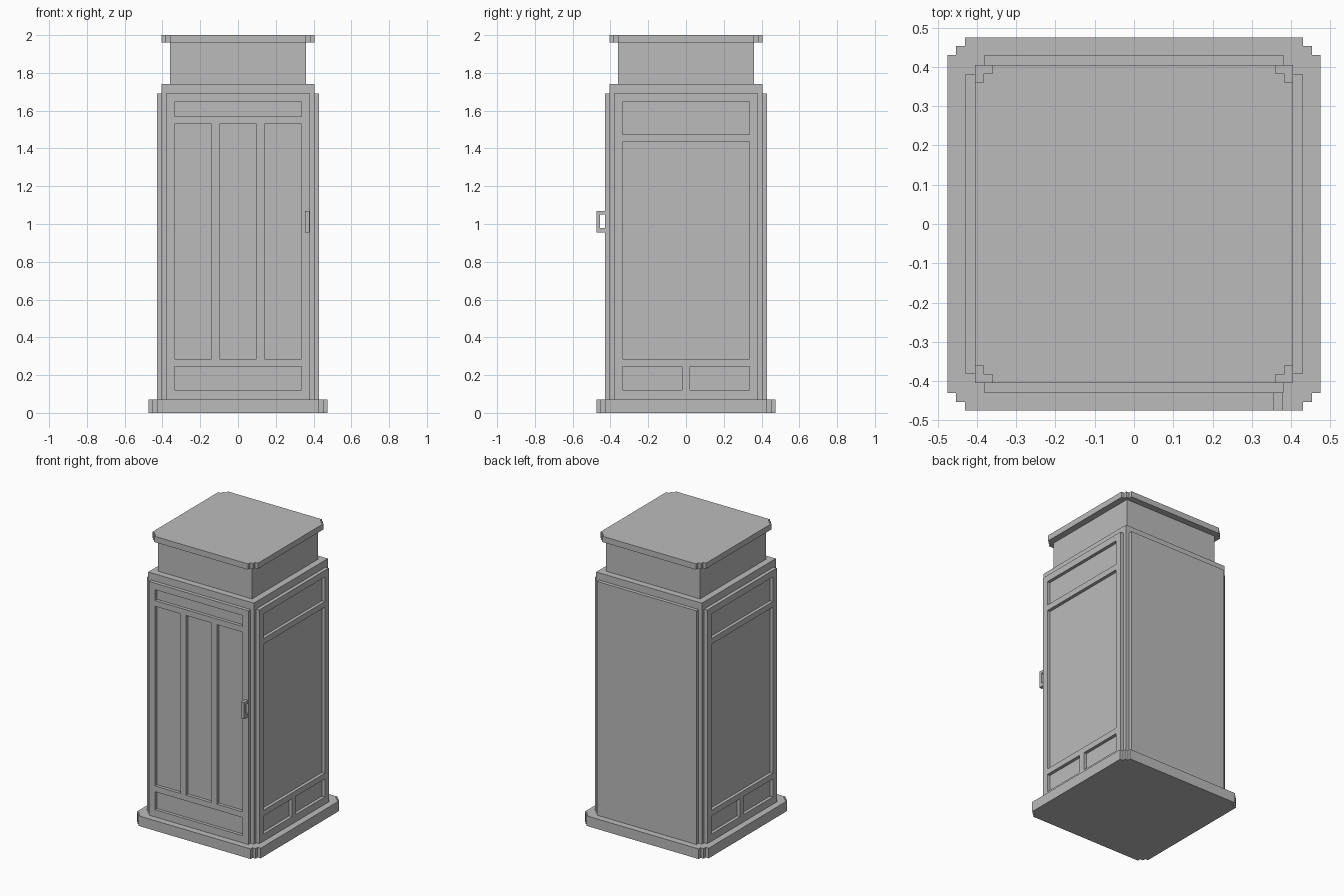
import bpy
import bmesh
from math import pi
from mathutils import Matrix, Vector

cube = bpy.data.objects.get("Cube")
if cube:
    bpy.data.objects.remove(cube, do_unlink=True)

GREY = (0.5, 0.5, 0.5, 1.0)
grey = bpy.data.materials.new("plain grey")
grey.use_nodes = True
grey.diffuse_color = GREY
grey.node_tree.nodes["Principled BSDF"].inputs["Base Color"].default_value = GREY


def finish(name, bm):
    """Turn a bmesh into a named object in the scene."""
    bmesh.ops.recalc_face_normals(bm, faces=bm.faces)
    mesh = bpy.data.meshes.new(name)
    bm.to_mesh(mesh)
    bm.free()
    mesh.materials.append(grey)
    obj = bpy.data.objects.new(name, mesh)
    bpy.context.collection.objects.link(obj)
    return obj


def boxes(name, spans):
    """One object made of boxes, each given as (x, y, z) ranges."""
    bm = bmesh.new()
    for span in spans:
        lo, hi = Vector(s[0] for s in span), Vector(s[1] for s in span)
        m = Matrix.Translation((lo + hi) / 2) @ Matrix.Diagonal((*(hi - lo), 1))
        bmesh.ops.create_cube(bm, size=1, matrix=m)
    return finish(name, bm)


def extrude(name, outline, direction):
    bm = bmesh.new()
    face = bm.faces.new([bm.verts.new(p) for p in outline])
    side = bmesh.ops.extrude_face_region(bm, geom=[face])["geom"]
    bmesh.ops.translate(bm, vec=direction, verts=[v for v in side if isinstance(v, bmesh.types.BMVert)])
    return finish(name, bm)


def stepped_slab(name, half, step, z0, z1):
    """Square slab whose corners are notched in two small steps."""
    a, b = half - step, half - 2 * step
    corner = [(half, b), (a, b), (a, a), (b, a), (b, half)]
    outline = [Matrix.Rotation(i * pi / 2, 3, 'Z') @ Vector((x, y, z0))
               for i in range(4) for x, y in corner]
    return extrude(name, outline, (0, 0, z1 - z0))


def panel(name, turn, recesses):
    """Raised wall panel with sunken fields, built facing front then turned."""
    obj = boxes(name, [((-0.38, 0.38), (-0.43, -0.40), (0.07, 1.69))])
    if recesses:
        cutter = boxes("panel_cutter", [(x, (-0.5, -0.408), z) for x, z in recesses])
        cutter.hide_render = True
        mod = obj.modifiers.new("recesses", 'BOOLEAN')
        mod.operation = 'DIFFERENCE'
        mod.solver = 'EXACT'
        mod.object = cutter
        graph = bpy.context.evaluated_depsgraph_get()
        mesh = bpy.data.meshes.new_from_object(obj.evaluated_get(graph))
        obj.modifiers.clear()
        obj.data = mesh
        bpy.data.objects.remove(cutter, do_unlink=True)
    obj.data.transform(Matrix.Rotation(turn, 4, 'Z'))
    return obj


# Plinth, body, neck and cap
stepped_slab("plinth", 0.475, 0.0225, 0, 0.07)
boxes("body", [((-0.405, 0.405), (-0.405, 0.405), (0.07, 1.74))])
boxes("neck", [((-0.36, 0.36), (-0.36, 0.36), (1.74, 1.96))])
stepped_slab("cap", 0.405, 0.0225, 1.96, 2.0)

# Wall panels
full = (-0.336, 0.336)
low = (0.12, 0.245)
columns = [(-0.336, -0.14), (-0.098, 0.098), (0.14, 0.336)]
door_fields = [(full, low), (full, (1.57, 1.645))] + [(c, (0.285, 1.53)) for c in columns]
side_fields = [((-0.336, -0.022), low), ((0.022, 0.336), low),
               (full, (0.285, 1.435)), (full, (1.475, 1.645))]
panel("door_panel", 0, door_fields)
panel("left_panel", pi / 2, side_fields)
panel("right_panel", -pi / 2, side_fields)
panel("back_panel", pi, [])

# Door handle: a squared loop
loop = [(-0.43, 0.955), (-0.475, 0.955), (-0.475, 1.07), (-0.43, 1.07),
        (-0.43, 1.05), (-0.455, 1.05), (-0.455, 0.98), (-0.43, 0.98)]
extrude("door_handle", [(0.355, y, z) for y, z in loop], (0.024, 0, 0))
